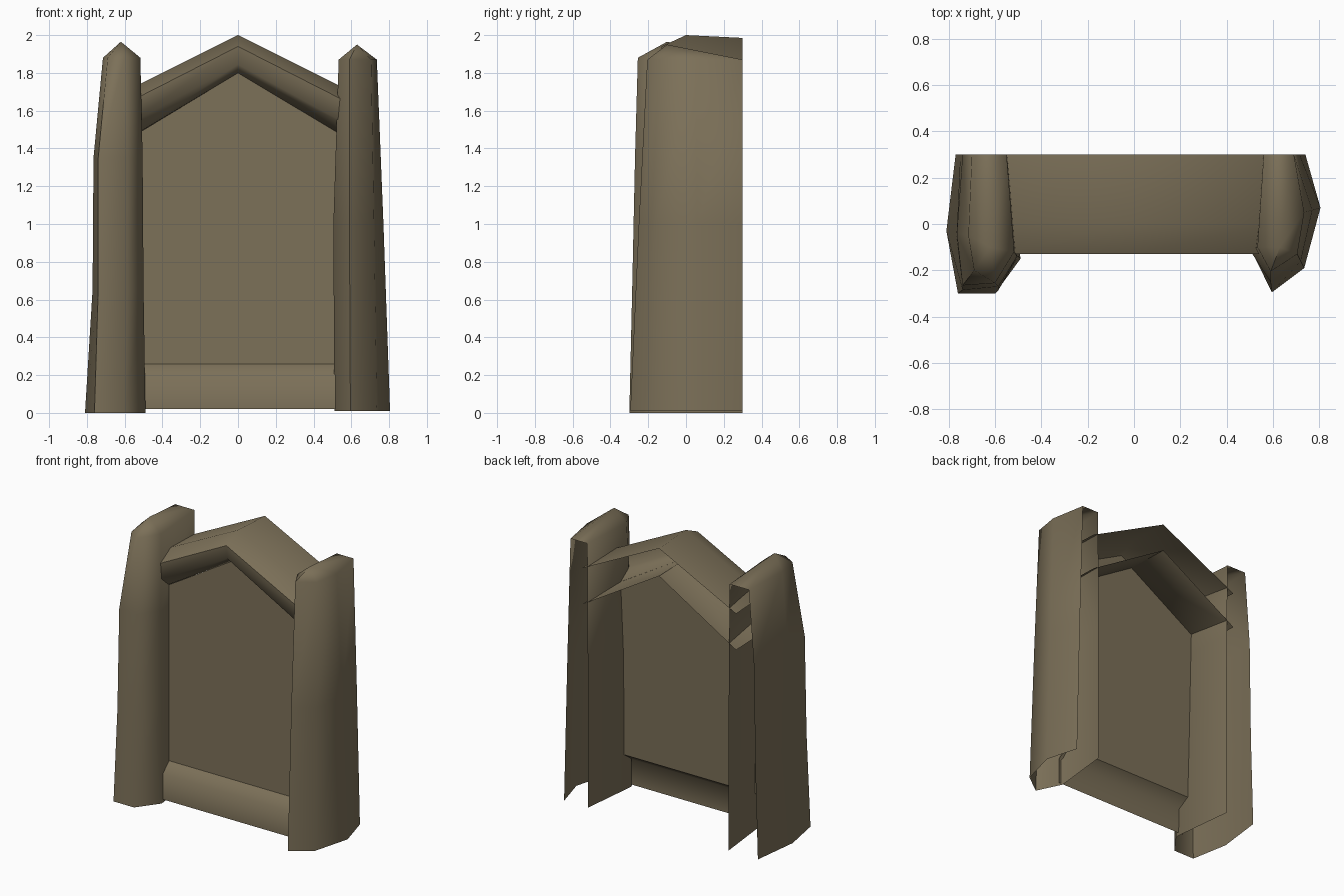
import bpy
import math

cube = bpy.data.objects.get("Cube")
if cube:
    bpy.data.objects.remove(cube, do_unlink=True)

stone = bpy.data.materials.new("brown_stone")
COLOR = (0.2, 0.162, 0.098, 1)
stone.diffuse_color = COLOR
stone.use_nodes = True
stone.node_tree.nodes["Principled BSDF"].inputs["Base Color"].default_value = COLOR


def build(name, verts, faces):
    mesh = bpy.data.meshes.new(name)
    mesh.from_pydata(verts, [], faces)
    mesh.materials.append(stone)
    obj = bpy.data.objects.new(name, mesh)
    bpy.context.collection.objects.link(obj)
    bpy.ops.object.select_all(action="DESELECT")
    bpy.context.view_layer.objects.active = obj
    obj.select_set(True)
    bpy.ops.object.shade_smooth_by_angle(angle=math.radians(60))


def strips(rows, flip=False):
    """Quads joining equally long rows of points."""
    n = len(rows[0])
    verts = [p for row in rows for p in row]
    faces = []
    for r in range(len(rows) - 1):
        for i in range(n - 1):
            a, b = r * n + i, (r + 1) * n + i
            quad = (a, a + 1, b + 1, b)
            faces.append(quad[::-1] if flip else quad)
    return verts, faces


def post(name, sections, peak):
    """Hollow post, open behind and below, with a pointed cap."""
    rows = [[(x, y, z) for x, y in section] for z, section in sections]
    verts, faces = strips(rows)
    n = len(rows[0])
    top = len(verts) - n
    verts.append(peak)
    faces += [(top + i, top + (i + 1) % n, len(verts) - 1) for i in range(n)]
    build(name, verts, faces)


# Right post: sections run from the outer back edge round the front to the inner back edge
post("right_post", [
    (0.0, [(-.77, .3), (-.81, -.03), (-.76, -.3), (-.6, -.3), (-.49, -.15), (-.54, .3)]),
    (0.65, [(-.75, .3), (-.77, -.03), (-.74, -.285), (-.585, -.285), (-.5, -.14), (-.54, .3)]),
    (1.35, [(-.74, .3), (-.765, -.04), (-.74, -.265), (-.585, -.27), (-.505, -.14), (-.545, .3)]),
    (1.88, [(-.7, .3), (-.715, -.05), (-.69, -.2), (-.6, -.255), (-.517, -.12), (-.55, .3)]),
], (-.62, -.1, 1.965))

# Left post: listed from its inner side so its faces also point outward
post("left_post", [
    (0.01, [(.555, .3), (.51, -.12), (.595, -.295), (.735, -.19), (.805, .07), (.74, .3)]),
    (1.0, [(.555, .3), (.505, -.12), (.59, -.25), (.72, -.16), (.77, .06), (.715, .3)]),
    (1.87, [(.56, .3), (.533, -.1), (.59, -.205), (.705, -.13), (.735, .05), (.69, .3)]),
], (.63, -.1, 1.95))

# Gabled beam: (depth, apex height, slope) swept over three stations, open behind
profile = [(.3, 1.985, .5), (0, 2.0, .5), (-.13, 1.94, .51),
           (-.12, 1.845, .55), (-.03, 1.8, .6), (.3, 1.79, .6)]
rows = [[(x, y, z - s * abs(x)) for y, z, s in profile] for x in (-.6, 0, .6)]
build("gable_beam", *strips(rows, flip=True))

# Recessed back panel under the gable, leaning slightly back
build("back_panel", [(-.53, -.05, .26), (.535, -.05, .26), (.535, -.03, 1.48),
                     (0, -.025, 1.8), (-.53, -.03, 1.48)],
      [(0, 1, 2, 3, 4)])

# Sill below the panel: upright front with a sloping top
sill_profile = [(-.13, .02), (-.13, .2), (-.05, .26)]
build("sill", *strips([[(x, y, z) for x in (-.53, .535)] for y, z in sill_profile]))
